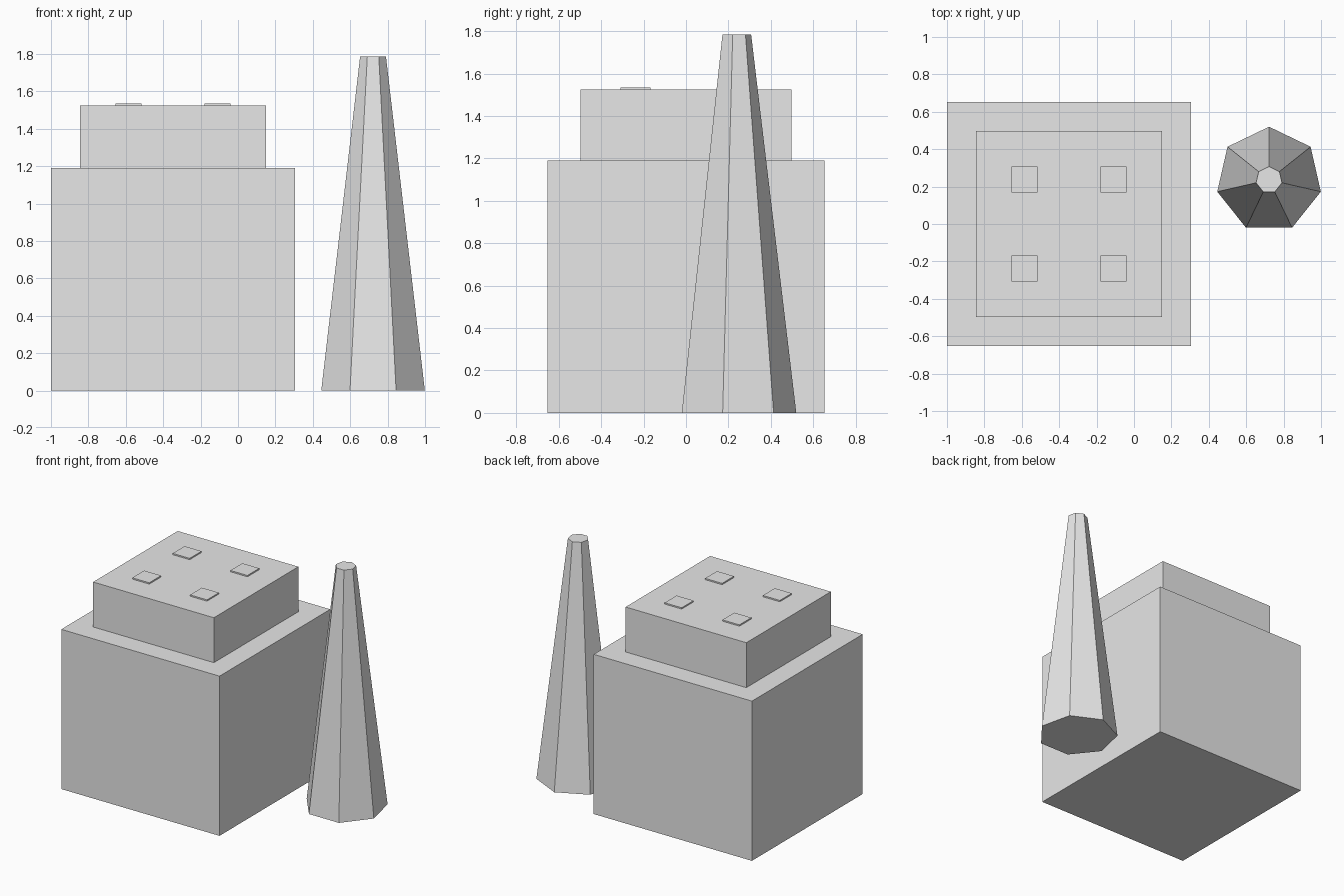
import bpy

default = bpy.data.objects.get("Cube")
if default:
    bpy.data.objects.remove(default, do_unlink=True)

# One plain grey for everything
grey = bpy.data.materials.new("plain grey")
grey.use_nodes = True
colour = (0.8, 0.8, 0.8, 1)
grey.diffuse_color = colour
grey.node_tree.nodes["Principled BSDF"].inputs["Base Color"].default_value = colour


def finish(name):
    obj = bpy.context.object
    obj.name = name
    obj.data.materials.append(grey)
    return obj


def block(name, x, y, width, depth, bottom, top):
    bpy.ops.mesh.primitive_cube_add(size=1, location=(x, y, (bottom + top) / 2))
    bpy.context.object.scale = (width, depth, top - bottom)
    bpy.ops.object.transform_apply(location=False, rotation=False, scale=True)
    return finish(name)


# Main building and its smaller upper storey
centre = -0.348
BODY_TOP, ROOF = 1.19, 1.525
block("main_building", centre, 0, 1.304, 1.304, 0, BODY_TOP)
block("upper_storey", centre, 0, 0.995, 0.995, BODY_TOP, ROOF)

# Four thin square roof vents
for side, sx in (("right", -1), ("left", 1)):
    for end, sy in (("front", -1), ("back", 1)):
        block(f"roof_vent_{end}_{side}", centre + sx * 0.238, sy * 0.238,
              0.14, 0.14, ROOF, ROOF + 0.01)

# Seven-sided tapered chimney standing beside the building
HEIGHT = 1.785
bpy.ops.mesh.primitive_cone_add(vertices=7, radius1=0.284, radius2=0.071,
                                depth=HEIGHT, location=(0.722, 0.236, HEIGHT / 2))
finish("chimney")
